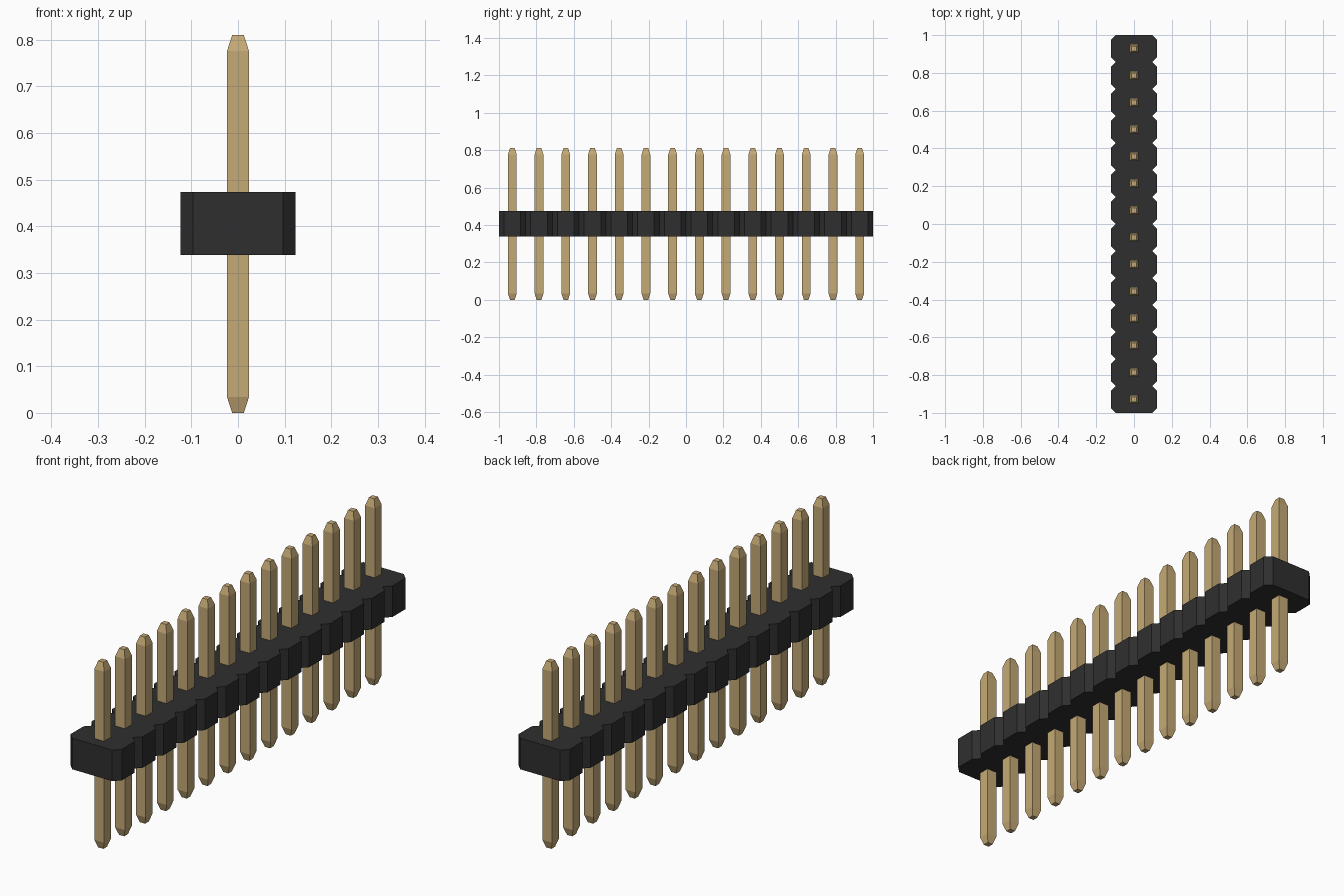
import bpy
import bmesh

cube = bpy.data.objects.get("Cube")
if cube:
    bpy.data.objects.remove(cube, do_unlink=True)

COUNT = 14
PITCH = 2.0 / COUNT
HALF_X, CHAMFER = 0.123, 0.027
BASE_Z, TOP_Z = 0.339, 0.474
HEIGHT = 0.81


def make_material(name, rgb):
    mat = bpy.data.materials.new(name)
    mat.use_nodes = True
    mat.diffuse_color = (*rgb, 1)
    mat.node_tree.nodes["Principled BSDF"].inputs["Base Color"].default_value = (*rgb, 1)
    return mat


def make_object(name, bm, mat):
    bmesh.ops.recalc_face_normals(bm, faces=bm.faces)
    mesh = bpy.data.meshes.new(name)
    bm.to_mesh(mesh)
    bm.free()
    mesh.materials.append(mat)
    obj = bpy.data.objects.new(name, mesh)
    bpy.context.collection.objects.link(obj)
    return obj


black = make_material("black plastic", (0.028, 0.028, 0.028))
gold = make_material("gold metal", (0.56, 0.40, 0.18))

# Housing: scalloped outline with a V notch between neighbouring positions
side = []
for i in range(COUNT):
    y0 = -1 + i * PITCH
    side += [(HALF_X - CHAMFER, y0),
             (HALF_X, y0 + CHAMFER),
             (HALF_X, y0 + PITCH - CHAMFER)]
side.append((HALF_X - CHAMFER, 1.0))
outline = side + [(-x, y) for x, y in reversed(side)]

bm = bmesh.new()
base = bm.faces.new([bm.verts.new((x, y, BASE_Z)) for x, y in outline])
extruded = bmesh.ops.extrude_face_region(bm, geom=[base], use_keep_orig=True)
top_verts = [g for g in extruded["geom"] if isinstance(g, bmesh.types.BMVert)]
bmesh.ops.translate(bm, verts=top_verts, vec=(0, 0, TOP_Z - BASE_Z))
make_object("housing", bm, black)

# Pin: square bar with tapered ends, as (height, half width) sections
sections = [(0, 0.0125), (0.034, 0.0235), (HEIGHT - 0.034, 0.0235), (HEIGHT, 0.0125)]
bm = bmesh.new()
rings = [[bm.verts.new((sx * r, sy * r, z))
          for sx, sy in ((-1, -1), (1, -1), (1, 1), (-1, 1))] for z, r in sections]
for low, high in zip(rings, rings[1:]):
    for k in range(4):
        n = (k + 1) % 4
        bm.faces.new((low[k], low[n], high[n], high[k]))
bm.faces.new(rings[0])
bm.faces.new(rings[-1])
first = make_object("pin_01", bm, gold)
first.location.y = -1 + PITCH / 2

# Row of pins sharing one mesh
for i in range(1, COUNT):
    pin = bpy.data.objects.new(f"pin_{i + 1:02d}", first.data)
    pin.location.y = -1 + PITCH * (i + 0.5)
    bpy.context.collection.objects.link(pin)
